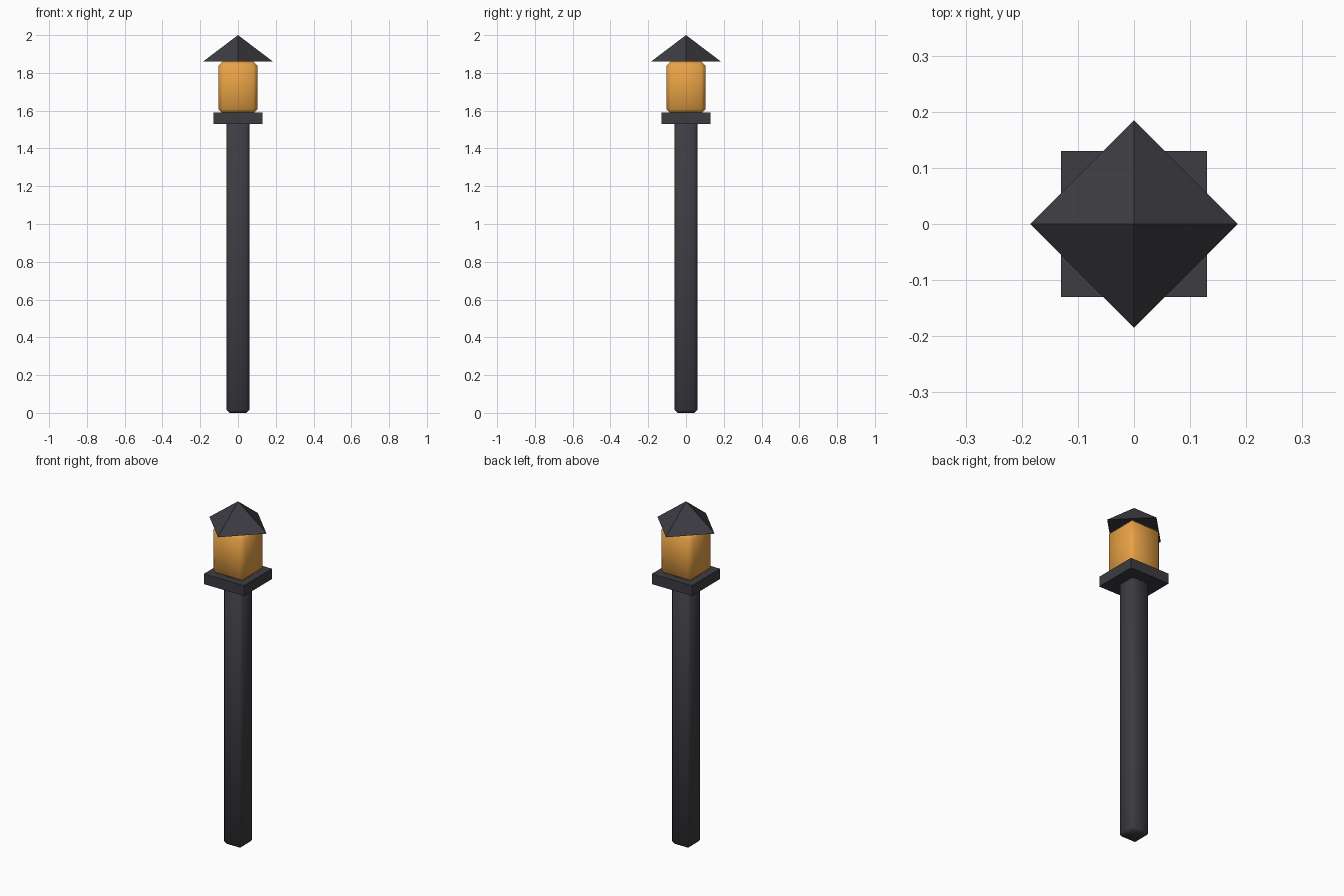
import bpy, math

if "Cube" in bpy.data.objects:
    bpy.data.objects.remove(bpy.data.objects["Cube"])


def paint(obj, name, color):
    mat = bpy.data.materials.get(name) or bpy.data.materials.new(name)
    mat.diffuse_color = color
    mat.use_nodes = True
    mat.node_tree.nodes["Principled BSDF"].inputs["Base Color"].default_value = mat.diffuse_color
    obj.data.materials.append(mat)


def box(name, half, z0, z1, mat, color, bevel=0.0):
    bpy.ops.mesh.primitive_cube_add(size=1, location=(0, 0, (z0 + z1) / 2))
    obj = bpy.context.object
    obj.name = name
    obj.scale = (2 * half, 2 * half, z1 - z0)
    bpy.ops.object.transform_apply(location=False, rotation=False, scale=True)
    paint(obj, mat, color)
    if bevel:
        # single-segment chamfer, softly shaded
        mod = obj.modifiers.new("chamfer", 'BEVEL')
        mod.width = bevel
        mod.segments = 1
        bpy.ops.object.modifier_apply(modifier=mod.name)
        bpy.ops.object.shade_smooth_by_angle(angle=math.radians(50))
    return obj


IRON = ("dark_iron", (0.045, 0.045, 0.055, 1))
GLOW = ("amber_glass", (0.8, 0.36, 0.06, 1))

# Post, tray and glowing lamp body
box("post", 0.06, 0.0, 1.55, *IRON, bevel=0.015)
box("tray", 0.13, 1.53, 1.59, *IRON)
box("lamp_glass", 0.104, 1.585, 1.862, *GLOW, bevel=0.024)

# Pyramid roof, corners turned onto the axes
bpy.ops.mesh.primitive_cone_add(vertices=4, radius1=0.185, radius2=0,
                                depth=0.14, location=(0, 0, 1.93))
roof = bpy.context.object
roof.name = "roof"
paint(roof, *IRON)
